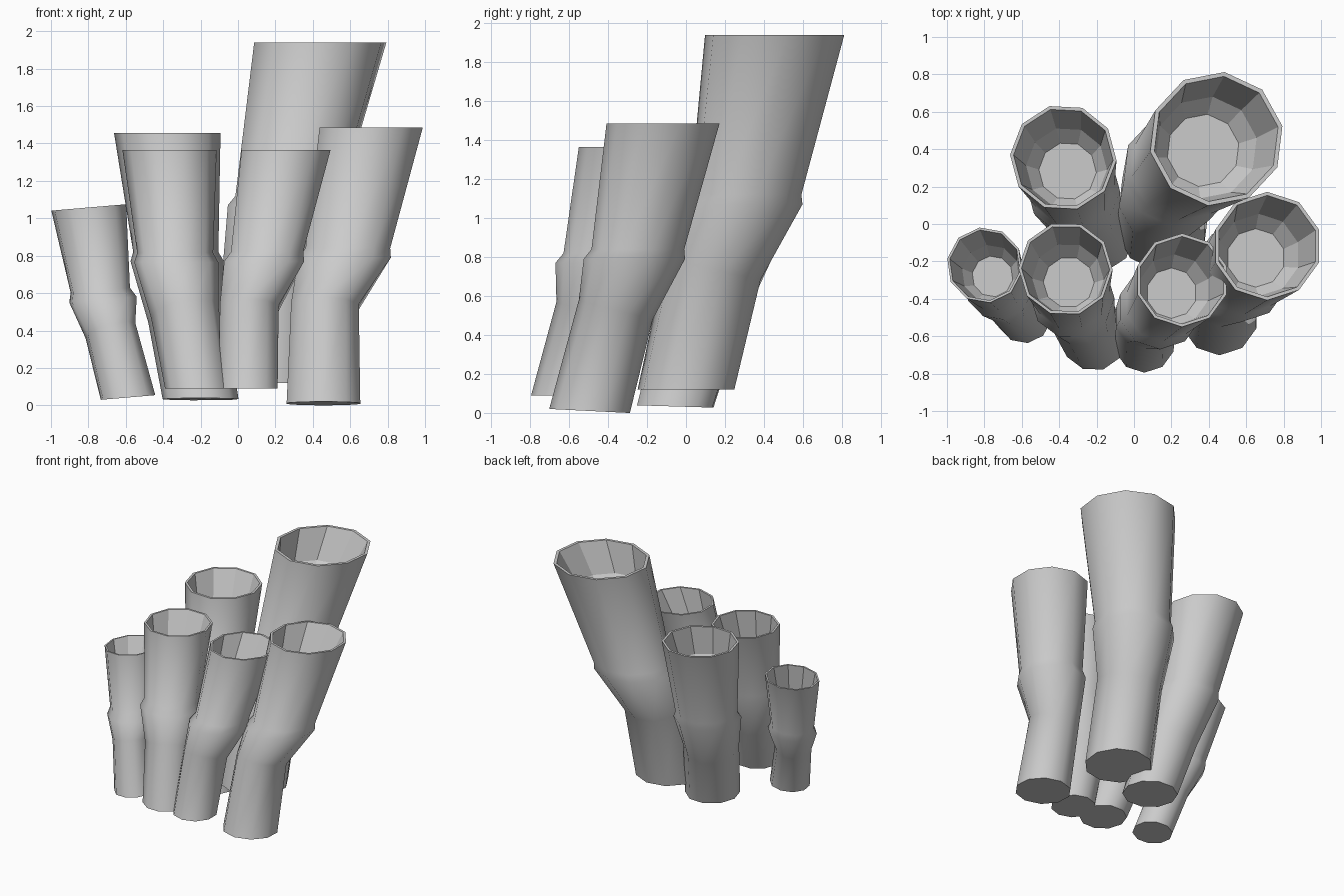
import bpy, bmesh, math
from mathutils import Vector

if "Cube" in bpy.data.objects:
    bpy.data.objects.remove(bpy.data.objects["Cube"])

SIDES = 10

def ring(bm, centre, r, phase, slope=(0, 0)):
    """Ten-sided loop; slope tilts it (dz per x, dz per y)."""
    verts = []
    for i in range(SIDES):
        a = phase + math.tau * i / SIDES
        dx, dy = r * math.cos(a), r * math.sin(a)
        dz = slope[0] * dx + slope[1] * dy
        verts.append(bm.verts.new(centre + Vector((dx, dy, dz))))
    return verts

def bridge(bm, lo, hi, smooth):
    for i in range(SIDES):
        j = (i + 1) % SIDES
        bm.faces.new((lo[i], lo[j], hi[j], hi[i])).smooth = smooth

def tube(name, phase, base, kink, bulge, top, tilt=(0, 0)):
    """Bent tube: straight foot, flared elbow, widening hollow mouth."""
    phase = math.radians(phase)
    (b, rb), (k, rk), (g, rg), (t, rt) = [
        (Vector(p[:3]), p[3]) for p in (base, kink, bulge, top)]
    foot = k - b
    foot_slope = (-foot.x / foot.z, -foot.y / foot.z)
    axis = (t - g) / (t - g).z
    mouth_tilt = (tilt[0], 0)
    lean = Vector((axis.x, axis.y, 0)).normalized()
    bm = bmesh.new()
    # outer skin
    outer = [
        ring(bm, b, rb, phase, tilt),
        ring(bm, k, rk, phase, foot_slope),
        ring(bm, g, rg, phase, mouth_tilt),
        ring(bm, g + lean * 0.025 + Vector((0, 0, 0.05)), rg - 0.022, phase, mouth_tilt),
        ring(bm, t, rt, phase, mouth_tilt)]
    for lo, hi in zip(outer, outer[1:]):
        bridge(bm, lo, hi, True)
    bm.faces.new(outer[0][::-1])
    # rim and hollow mouth
    s = rt / 0.35
    d = 0.2 + 0.12 * s
    inner = [
        outer[-1],
        ring(bm, t, rt * 0.935, phase, mouth_tilt),
        ring(bm, t - axis * d * 0.75, rt * 0.76, phase, mouth_tilt),
        ring(bm, t - axis * d, rt * 0.54, phase, mouth_tilt)]
    for lo, hi in zip(inner, inner[1:]):
        bridge(bm, lo, hi, False)
    bm.faces.new(inner[-1])
    mesh = bpy.data.meshes.new(name)
    bm.to_mesh(mesh)
    bm.free()
    bpy.context.collection.objects.link(bpy.data.objects.new(name, mesh))

# each station is (x, y, z, radius)
tube("tall_tube", 11, (0.15, 0.0, 0.12, 0.25), (0.16, 0.14, 0.74, 0.245),
     (0.25, 0.29, 1.07, 0.31), (0.44, 0.455, 1.94, 0.36))
tube("back_left_tube", 33, (-0.2, -0.055, 0.033, 0.203), (-0.275, 0.07, 0.48, 0.205),
     (-0.325, 0.19, 0.77, 0.25), (-0.378, 0.355, 1.455, 0.285), (0, -0.03))
tube("middle_left_tube", 35, (-0.215, -0.61, 0.09, 0.175), (-0.285, -0.47, 0.5, 0.18),
     (-0.33, -0.39, 0.765, 0.225), (-0.366, -0.24, 1.365, 0.252))
tube("middle_right_tube", 18, (0.055, -0.63, 0.09, 0.165), (0.06, -0.5, 0.52, 0.165),
     (0.14, -0.445, 0.77, 0.225), (0.257, -0.3, 1.365, 0.25))
tube("right_tube", 18, (0.457, -0.495, 0.01, 0.207), (0.465, -0.36, 0.53, 0.19),
     (0.57, -0.265, 0.79, 0.26), (0.712, -0.118, 1.485, 0.29), (0, -0.05))
tube("small_left_tube", 26, (-0.588, -0.49, 0.042, 0.148), (-0.682, -0.4, 0.4, 0.135),
     (-0.722, -0.33, 0.565, 0.183), (-0.798, -0.22, 1.058, 0.203), (0.085, 0))
